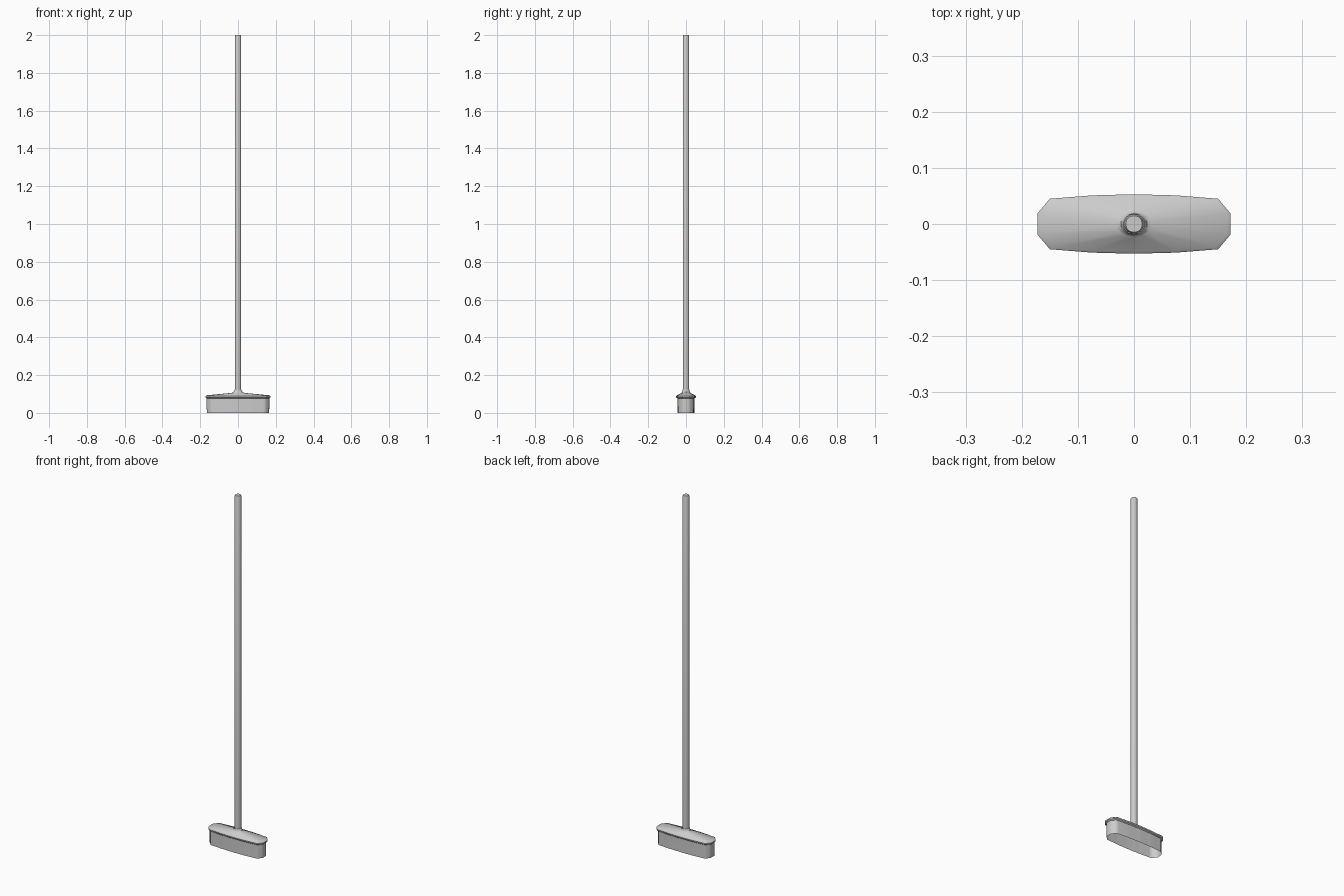
import bpy, bmesh, math, random

if "Cube" in bpy.data.objects:
    bpy.data.objects.remove(bpy.data.objects["Cube"])

random.seed(4)
N = 14


def head_outline():
    """Stretched, gently bowed outline with clipped corners (14 points)."""
    quarter = [(0.172, 0.019), (0.150, 0.045), (0.075, 0.051)]
    half = quarter + [(0, 0.053)] + [(-x, y) for x, y in reversed(quarter)]
    return half + [(-x, -y) for x, y in half]


def scaled(points, sx, sy, z):
    return [(x * sx, y * sy, z) for x, y in points]


def ellipse(rx, ry, z, n=N):
    angles = [(i + 0.5) * 2 * math.pi / n for i in range(n)]
    return [(rx * math.cos(a), ry * math.sin(a), z) for a in angles]


def loft(name, rings, cap_start=True, cap_end=True, angle=35):
    """Skin a stack of equal-length rings, listed bottom to top."""
    bm = bmesh.new()
    loops = [[bm.verts.new(p) for p in ring] for ring in rings]
    n = len(rings[0])
    for a, b in zip(loops, loops[1:]):
        for i in range(n):
            j = (i + 1) % n
            bm.faces.new((a[i], a[j], b[j], b[i]))
    if cap_start:
        bm.faces.new(list(reversed(loops[0])))
    if cap_end:
        bm.faces.new(loops[-1])
    mesh = bpy.data.meshes.new(name)
    bm.to_mesh(mesh)
    bm.free()
    obj = bpy.data.objects.new(name, mesh)
    bpy.context.collection.objects.link(obj)
    bpy.ops.object.select_all(action='DESELECT')
    obj.select_set(True)
    bpy.context.view_layer.objects.active = obj
    bpy.ops.object.shade_smooth_by_angle(angle=math.radians(angle))
    return obj


outline = head_outline()

# Broom head: rim, sloping top and flared socket for the pole
loft("broom_head", [
    scaled(outline, 0.965, 0.86, 0.077),
    scaled(outline, 1.0, 0.98, 0.082),
    scaled(outline, 1.0, 1.0, 0.089),
    scaled(outline, 0.97, 0.93, 0.093),
    ellipse(0.033, 0.023, 0.106),
    ellipse(0.024, 0.020, 0.111),
    ellipse(0.019, 0.0185, 0.123),
])

# Bristle skirt: thin, hollow wall with fine irregular ripples
skirt = []
for i in range(N):
    (x0, y0), (x1, y1) = outline[i], outline[(i + 1) % N]
    steps = max(2, round(math.hypot(x1 - x0, y1 - y0) / 0.012))
    for k in range(steps):
        t = k / steps
        r = random.uniform(0.985, 1.0)
        skirt.append(((x0 + (x1 - x0) * t) * (0.5 + r / 2), (y0 + (y1 - y0) * t) * r))
loft("bristles", [
    scaled(skirt, 0.96, 0.87, 0.0),
    scaled(skirt, 0.965, 0.86, 0.04),
    scaled(skirt, 0.965, 0.86, 0.079),
], cap_start=False, cap_end=False, angle=50)

# Pole with a slightly rounded tip
R = 0.0175
loft("handle", [
    ellipse(R, R, 0.10, 16),
    ellipse(R, R, 1.994, 16),
    ellipse(R * 0.85, R * 0.85, 2.0, 16),
])
